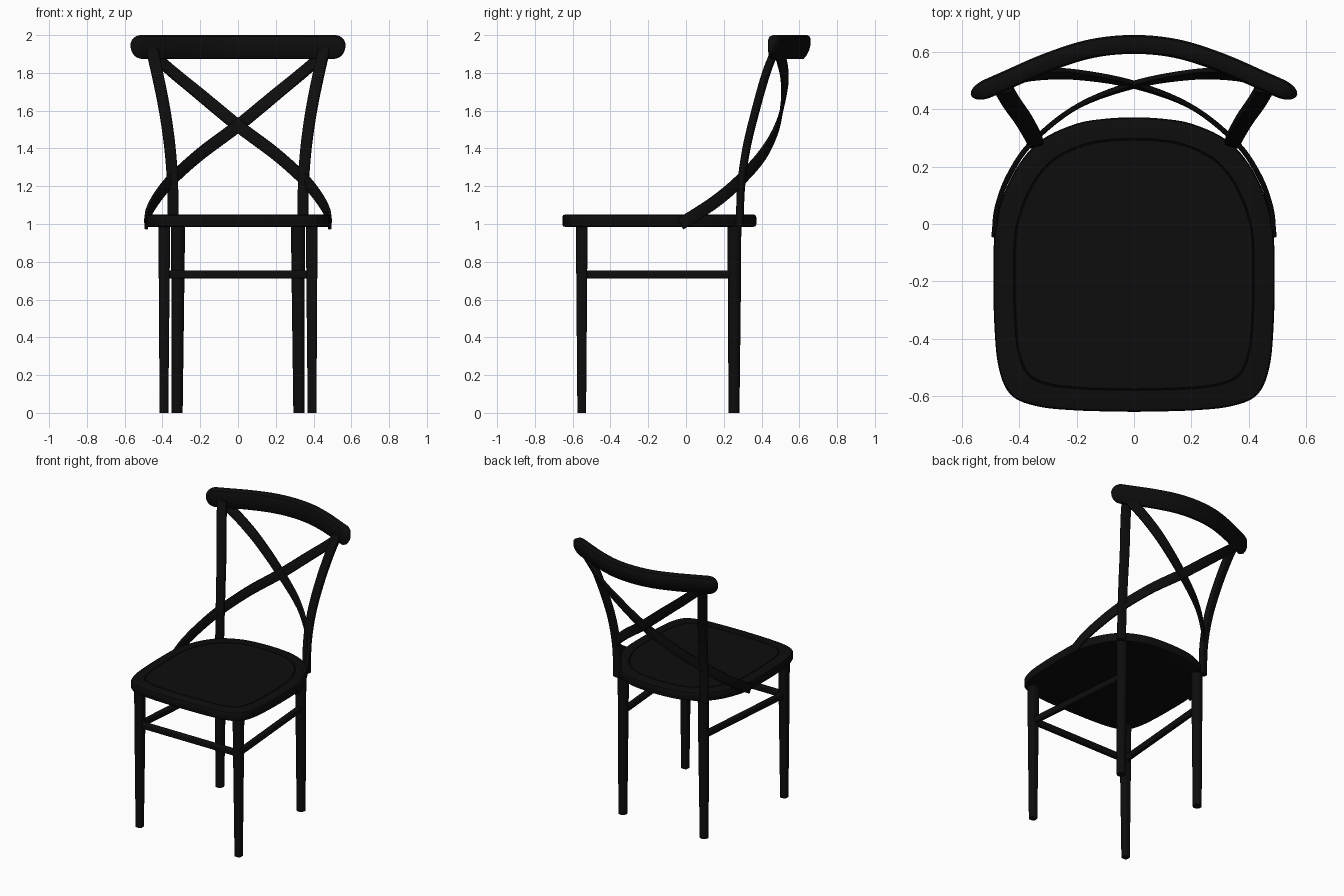
import bpy, bmesh, math
from mathutils import Vector

if "Cube" in bpy.data.objects:
    bpy.data.objects.remove(bpy.data.objects["Cube"])

black = bpy.data.materials.new("black painted wood")
black.diffuse_color = (0.004, 0.004, 0.004, 1)
black.use_nodes = True
black.node_tree.nodes["Principled BSDF"].inputs["Base Color"].default_value = black.diffuse_color


def loft(name, rings, mirror=1):
    """Skin closed rings of points, cap both ends; mirror=-1 flips x."""
    bm = bmesh.new()
    vs = [[bm.verts.new((p[0] * mirror, p[1], p[2])) for p in r] for r in rings]
    n = len(rings[0])
    for a, b in zip(vs, vs[1:]):
        for i in range(n):
            j = (i + 1) % n
            bm.faces.new((a[i], a[j], b[j], b[i]))
    bm.faces.new(vs[0])
    bm.faces.new(vs[-1])
    bmesh.ops.recalc_face_normals(bm, faces=bm.faces)
    me = bpy.data.meshes.new(name)
    bm.to_mesh(me)
    bm.free()
    me.materials.append(black)
    me.shade_smooth()
    me.set_sharp_from_angle(angle=math.radians(35))
    ob = bpy.data.objects.new(name, me)
    bpy.context.collection.objects.link(ob)
    return ob


def spline(pts, steps):
    """Smooth curve through the points."""
    P = [Vector(p) for p in pts]
    P = [2 * P[0] - P[1]] + P + [2 * P[-1] - P[-2]]
    out = []
    for k in range(1, len(P) - 2):
        a, b, c, d = P[k - 1:k + 3]
        for s in range(steps):
            t = s / steps
            out.append(0.5 * (2 * b + (c - a) * t + (2 * a - 5 * b + 4 * c - d) * t * t
                              + (3 * b - a - 3 * c + d) * t ** 3))
    return out + [P[-2]]


def rounded(w, d, r, k=4):
    """Rounded rectangle section, full size w by d."""
    pts = []
    for q, (sx, sy) in enumerate([(1, 1), (-1, 1), (-1, -1), (1, -1)]):
        for i in range(k + 1):
            a = math.pi / 2 * (q + i / k)
            pts.append((sx * (w / 2 - r) + r * math.cos(a), sy * (d / 2 - r) + r * math.sin(a)))
    return pts


# Seat: rounded outline, rolled edge and a shallow seam on top
half = spline([(0, -0.655), (0.2, -0.65), (0.34, -0.635), (0.43, -0.595), (0.472, -0.5),
               (0.487, -0.35), (0.49, -0.18), (0.485, -0.02), (0.455, 0.1), (0.40, 0.21),
               (0.32, 0.295), (0.2, 0.35), (0.09, 0.368), (0, 0.372)], 5)
outline = [(p.x, p.y) for p in half] + [(-p.x, p.y) for p in half[-2:0:-1]]
seat_rings = []
for s, z in [(0.97, 0.985), (0.99, 0.988), (1, 0.998), (1, 1.036), (0.992, 1.046), (0.975, 1.05),
             (0.857, 1.05), (0.853, 1.045), (0.848, 1.045), (0.844, 1.05)]:
    seat_rings.append([(x * s, -0.14 + (y + 0.14) * s, z) for x, y in outline])
loft("seat", seat_rings)

for side, label in ((1, "right"), (-1, "left")):
    # Front leg: tapered, squared with soft corners
    rings = []
    for z, w, x, y in [(0, 0.046, 0.392, -0.552), (0.6, 0.056, 0.391, -0.552), (1.0, 0.062, 0.39, -0.552)]:
        rings.append([(x + u, y + v, z) for u, v in rounded(w, w, 0.012)])
    loft(label + "_front_leg", rings, side)

    # Back leg: tapered and round
    rings = []
    for z, r, x, y in [(0, 0.029, 0.322, 0.254), (0.6, 0.034, 0.319, 0.256), (1.0, 0.037, 0.317, 0.256)]:
        rings.append([(x + r * math.cos(i * math.pi / 10), y + r * math.sin(i * math.pi / 10), z)
                      for i in range(20)])
    loft(label + "_back_leg", rings, side)

    # Side stretcher
    sec = rounded(0.034, 0.044, 0.01)
    loft(label + "_stretcher", [[(x + u, y, 0.733 + v) for u, v in sec]
                                for x, y in ((0.388, -0.55), (0.322, 0.25))], side)

    # Back post: curves outward and back
    path = spline([(0.345, 0.284, 0.985), (0.346, 0.292, 1.2), (0.36, 0.32, 1.4), (0.388, 0.368, 1.6),
                   (0.428, 0.425, 1.8), (0.458, 0.477, 1.93)], 6)
    rings = []
    for i, p in enumerate(path):
        t = i / (len(path) - 1)
        rings.append([(p.x + u + 0.2 * v, p.y + v - 0.2 * u, p.z)
                      for u, v in rounded(0.054 + 0.008 * t, 0.034 + 0.006 * t, 0.01)])
    loft(label + "_back_post", rings, side)

    # Crossed brace: bent flat strip from the seat side to the opposite rail end
    path = spline([(0.487, -0.03, 1.0), (0.476, 0.06, 1.055), (0.435, 0.17, 1.13), (0.355, 0.285, 1.23),
                   (0.2, 0.408, 1.37), (0, 0.485, 1.52), (-0.2, 0.52, 1.685), (-0.34, 0.52, 1.80),
                   (-0.455, 0.497, 1.9)], 6)
    rings = []
    for i, p in enumerate(path):
        t = i / (len(path) - 1)
        T = (path[min(i + 1, len(path) - 1)] - path[max(i - 1, 0)]).normalized()
        N = Vector((T.y, -T.x, 0)).normalized()
        W = N.cross(T)
        if W.z < 0:
            W = -W
        a = math.radians(25) * min(1, max(0, (t - 0.5) / 0.3))
        W, N = W * math.cos(a) + N * math.sin(a), N * math.cos(a) - W * math.sin(a)
        rings.append([p + W * u + N * v for u, v in rounded(0.066, 0.018, 0.005, 2)])
    loft(label + "_cross_brace", rings, side)

# Front stretcher
loft("front_stretcher", [[(x, -0.552 + u, 0.733 + v) for u, v in rounded(0.034, 0.044, 0.01)]
                         for x in (-0.39, 0.39)])

# Top rail: curved bar with rounded ends
profile = [(-0.03, -0.05), (-0.022, -0.063), (-0.004, -0.064), (0.012, -0.045), (0.026, -0.015), (0.032, 0.01),
           (0.032, 0.045), (0.026, 0.057), (0.014, 0.062), (-0.014, 0.062), (-0.028, 0.055), (-0.034, 0.04),
           (-0.034, 0)]
arc = spline([(-0.545, 0.458), (-0.45, 0.5), (-0.3, 0.565), (-0.15, 0.612), (0, 0.627),
              (0.15, 0.612), (0.3, 0.565), (0.45, 0.5), (0.545, 0.458)], 8)
rings = []
for i, p in enumerate(arc):
    T = (arc[min(i + 1, len(arc) - 1)] - arc[max(i - 1, 0)]).normalized()
    N = Vector((-T.y, T.x))
    e = min(1, (0.568 - abs(p.x)) / 0.06)
    s = math.sqrt(1 - (1 - e) ** 2)
    rings.append([(p.x + N.x * u * s, p.y + N.y * u * s, 1.938 + v * s) for u, v in profile])
# extra shrinking rings close each rounded end
for end in (0, -1):
    p, sx = arc[end], (-1 if end == 0 else 1)
    tip = []
    for x in (0.553, 0.56, 0.565, 0.5675):
        s = math.sqrt(1 - (1 - (0.568 - x) / 0.06) ** 2)
        T = Vector((1, -0.44 * sx)).normalized()
        y = 0.458 - (x - 0.545) * 0.44
        tip.append([(sx * x - T.y * u * s, y + T.x * u * s, 1.938 + v * s) for u, v in profile])
    rings = tip[::-1] + rings if end == 0 else rings + tip
loft("top_rail", rings)
